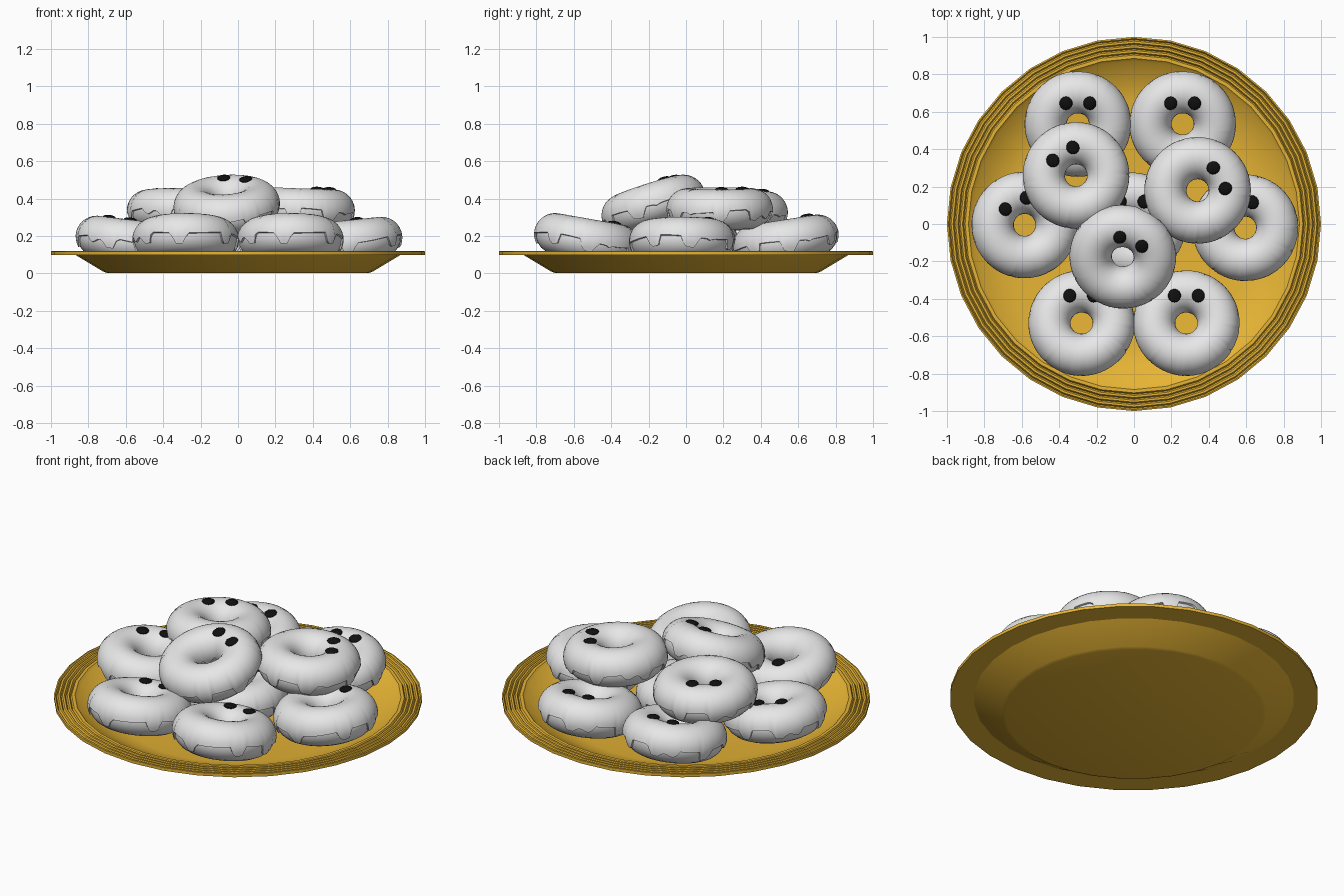
import bpy
import bmesh
from math import sin, cos, pi, radians, tau
from mathutils import Matrix, Vector

cube = bpy.data.objects.get("Cube")
if cube:
    bpy.data.objects.remove(cube, do_unlink=True)


def material(name, rgb):
    m = bpy.data.materials.new(name)
    m.use_nodes = True
    m.diffuse_color = (*rgb, 1)
    m.node_tree.nodes["Principled BSDF"].inputs["Base Color"].default_value = (*rgb, 1)
    return m


gold = material("gold plate", (0.80, 0.46, 0.035))
grey = material("pale grey dough", (0.8, 0.8, 0.8))
black = material("black eyes", (0.005, 0.005, 0.005))


def add_object(name, bm, mat, angle=35):
    bmesh.ops.recalc_face_normals(bm, faces=bm.faces[:])
    mesh = bpy.data.meshes.new(name)
    bm.to_mesh(mesh)
    bm.free()
    mesh.materials.append(mat)
    ob = bpy.data.objects.new(name, mesh)
    bpy.context.collection.objects.link(ob)
    bpy.ops.object.select_all(action="DESELECT")
    ob.select_set(True)
    bpy.context.view_layer.objects.active = ob
    bpy.ops.object.shade_smooth_by_angle(angle=radians(angle))
    return ob


def sweep(ring_at, count, closed):
    """Skin a loop of sections around the z axis; ring_at(u) gives (r, z) points."""
    bm = bmesh.new()
    rings = []
    for i in range(count):
        u = tau * i / count
        rings.append([bm.verts.new((r * cos(u), r * sin(u), z)) for r, z in ring_at(u)])
    n = len(rings[0])
    for i in range(count):
        a, b = rings[i], rings[(i + 1) % count]
        for j in range(n if closed else n - 1):
            k = (j + 1) % n
            bm.faces.new((a[j], b[j], b[k], a[k]))
    bmesh.ops.remove_doubles(bm, verts=bm.verts[:], dist=1e-5)
    bmesh.ops.dissolve_degenerate(bm, edges=bm.edges[:], dist=1e-5)
    return bm


# Plate: flat foot, sloping wall, rim with concentric grooves, shallow well
profile = [(0, 0.003), (0.70, 0.003), (0.72, 0.01), (0.86, 0.094), (0.87, 0.1), (1, 0.1), (1, 0.118)]
for r in (0.985, 0.96, 0.935, 0.91):
    profile += [(r + 0.007, 0.12), (r, 0.108), (r - 0.007, 0.12)]
profile += [(0.885, 0.12), (0.87, 0.105), (0.74, 0.045), (0.66, 0.03), (0, 0.03)]
add_object("plate", sweep(lambda u: profile, 32, False), gold, 25)

# Ring dough
RING, DOUGH, ICING = 0.172, 0.104, 0.113


def tube(angle, radius):
    return RING + radius * cos(angle), radius * sin(angle)


dough = add_object("dough", sweep(
    lambda u: [tube(tau * j / 20, DOUGH) for j in range(20)], 40, True), grey)


# Icing: upper shell with a dripping lower edge, closed back onto the dough
def drip(u):
    wave = sin(7 * u + 0.6) + 0.8 * sin(11 * u + 2) + 0.4 * sin(4 * u)
    return min(1, max(0, wave * 1.4 - 0.3))


def icing_section(u):
    low = -radians(1 + 5 * sin(3 * u) + 30 * drip(u))
    high = pi + radians(12 + 10 * sin(5 * u))
    steps = 18
    shell = [tube(low + (high - low) * j / steps, ICING) for j in range(steps + 1)]
    return [tube(low - 0.03, DOUGH - 0.003)] + shell + [tube(high + 0.03, DOUGH - 0.003)]


icing = add_object("icing", sweep(icing_section, 96, False), grey, 45)

# Eyes: a pair of small flattened beads
bm = bmesh.new()
for side in (-1, 1):
    bmesh.ops.create_uvsphere(
        bm, u_segments=14, v_segments=8, radius=1,
        matrix=Matrix.Translation((side * 0.064, 0.13, 0.111)) @ Matrix.Diagonal((0.035, 0.037, 0.014, 1)))
eyes = add_object("eyes", bm, black, 60)

# Each ring: place, x, y, z, turn, tilt, and the direction that is raised
ROWS = [
    ("back_right", -0.30, 0.535, 0.175, 0, 9, (0, 1)),
    ("back_left", 0.26, 0.535, 0.175, 0, 9, (0, 1)),
    ("right", -0.585, -0.005, 0.175, 28, 7, (-1, 0)),
    ("left", 0.595, -0.02, 0.172, 6, 6, (1, 0)),
    ("front_right", -0.28, -0.53, 0.18, 0, 10, (0, -1)),
    ("front_left", 0.28, -0.53, 0.18, 0, 10, (0, -1)),
    ("centre", -0.01, -0.01, 0.145, 0, 0, (0, 1)),
    ("upper_right", -0.31, 0.26, 0.335, 33, 3, (0, -1)),
    ("upper_left", 0.34, 0.18, 0.342, -60, 2, (-1, 0)),
    ("upper_front", -0.06, -0.175, 0.362, -23, 18, (0.2, 1)),
]
for i, (place, x, y, z, turn, tilt, (dx, dy)) in enumerate(ROWS):
    lean = Matrix.Rotation(radians(tilt), 4, Vector((dy, -dx, 0)))
    pose = Matrix.Translation((x, y, z)) @ lean @ Matrix.Rotation(radians(turn), 4, "Z")
    for part, kind in ((dough, "dough"), (icing, "icing"), (eyes, "eyes")):
        ob = part if i == 0 else part.copy()
        if i:
            bpy.context.collection.objects.link(ob)
        ob.name = place + "_" + kind
        ob.matrix_world = pose
